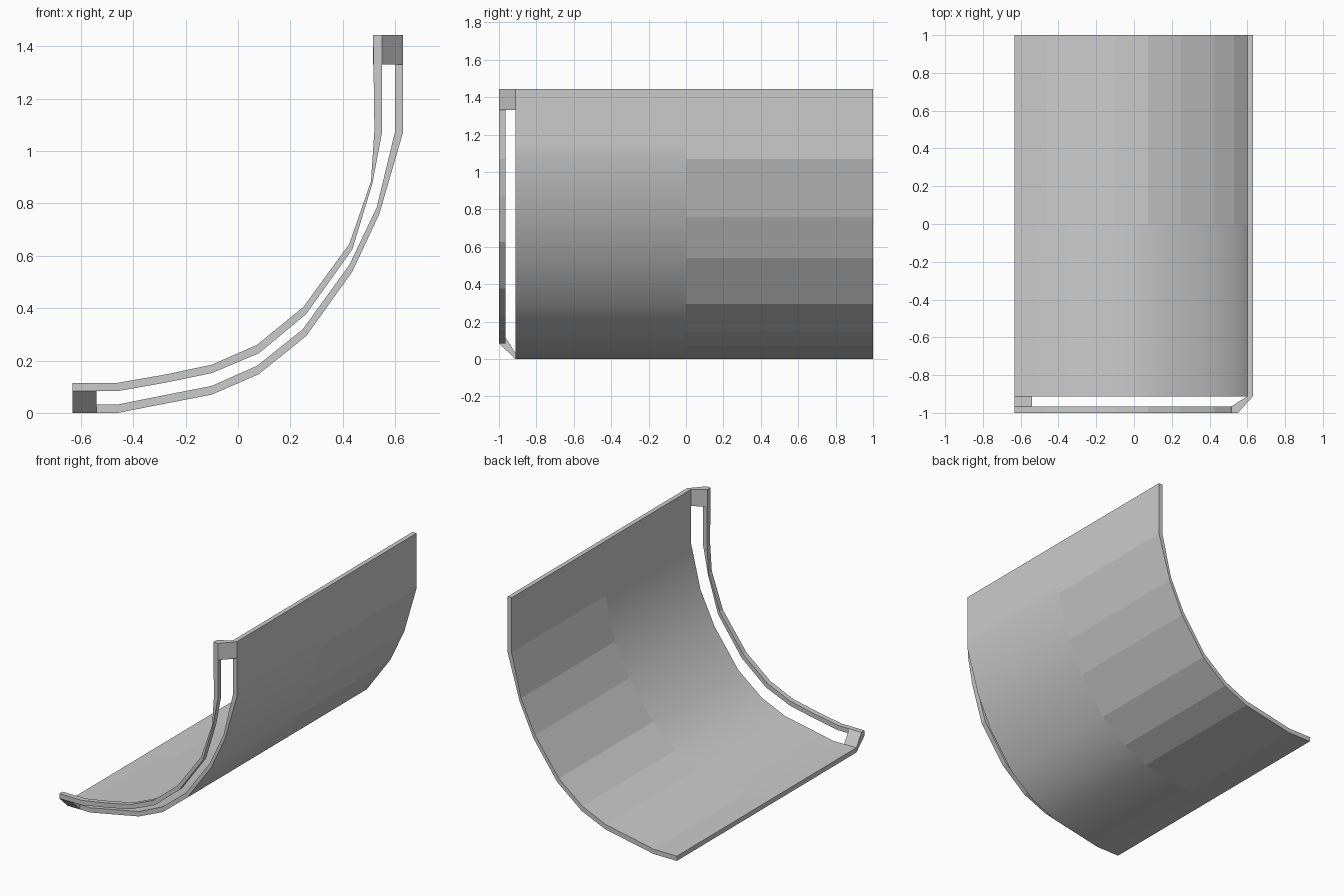
import bpy, bmesh
from math import radians

if "Cube" in bpy.data.objects:
    bpy.data.objects.remove(bpy.data.objects["Cube"])


def sweep(name, sections, smooth=None):
    """Skin a row of quad cross-sections into a closed solid; smooth(face) picks smooth faces."""
    bm = bmesh.new()
    rows = [[bm.verts.new(p) for p in s] for s in sections]
    n = len(rows[0])
    for a, b in zip(rows, rows[1:]):
        for i in range(n):
            j = (i + 1) % n
            bm.faces.new((a[i], a[j], b[j], b[i]))
    bm.faces.new(rows[0])
    bm.faces.new(rows[-1])
    bmesh.ops.recalc_face_normals(bm, faces=bm.faces)
    if smooth:
        for f in bm.faces:
            f.smooth = smooth(f)
        for e in bm.edges:
            e.smooth = e.calc_face_angle(0) < radians(30)
    mesh = bpy.data.meshes.new(name)
    bm.to_mesh(mesh)
    bm.free()
    obj = bpy.data.objects.new(name, mesh)
    bpy.context.collection.objects.link(obj)
    return obj


# Curved panel profile: outer and inner (x, z) points
shell_out = [(-.632, 0), (-.46, 0), (-.28, .035), (-.10, .07), (.078, .147), (.26, .293),
             (.437, .54), (.54, .76), (.63, 1.07), (.63, 1.16), (.63, 1.443)]
shell_in = [(-.632, .032), (-.46, .032), (-.28, .068), (-.10, .103), (.073, .18), (.248, .32),
            (.425, .565), (.53, .785), (.60, 1.075), (.60, 1.16), (.60, 1.443)]

# Panel: smooth front half, faceted back half
ys = (-.912, 0, 1)
sweep("curved_panel",
      [[(o[0], y, o[1]) for y in ys] + [(i[0], y, i[1]) for y in reversed(ys)]
       for o, i in zip(shell_out, shell_in)],
      lambda f: f.calc_center_median().y < 0)

# Front rail, set inside the panel
rail_out = [(-.632, .083), (-.46, .083), (-.28, .115), (-.10, .152), (.08, .228), (.26, .377),
            (.437, .625), (.513, .875), (.55, 1.07), (.55, 1.443)]
rail_in = [(-.632, .115), (-.46, .115), (-.28, .146), (-.10, .184), (.073, .26), (.25, .405),
           (.425, .645), (.508, .885), (.521, 1.08), (.516, 1.443)]
sweep("front_rail",
      [[(o[0], -1, o[1]), (o[0], -.965, o[1]), (i[0], -.965, i[1]), (i[0], -1, i[1])]
       for o, i in zip(rail_out, rail_in)])

# Slanted connectors joining rail and panel at both ends
top = [(.55, -1), (.63, -.912), (.60, -.912), (.516, -.965)]
sweep("top_connector", [[(x, y, z) for x, y in top] for z in (1.33, 1.443)])
low = [(-1, .083), (-.912, 0), (-.912, .032), (-.965, .115)]
sweep("lower_connector", [[(x, y, z) for y, z in low] for x in (-.632, -.54)])
